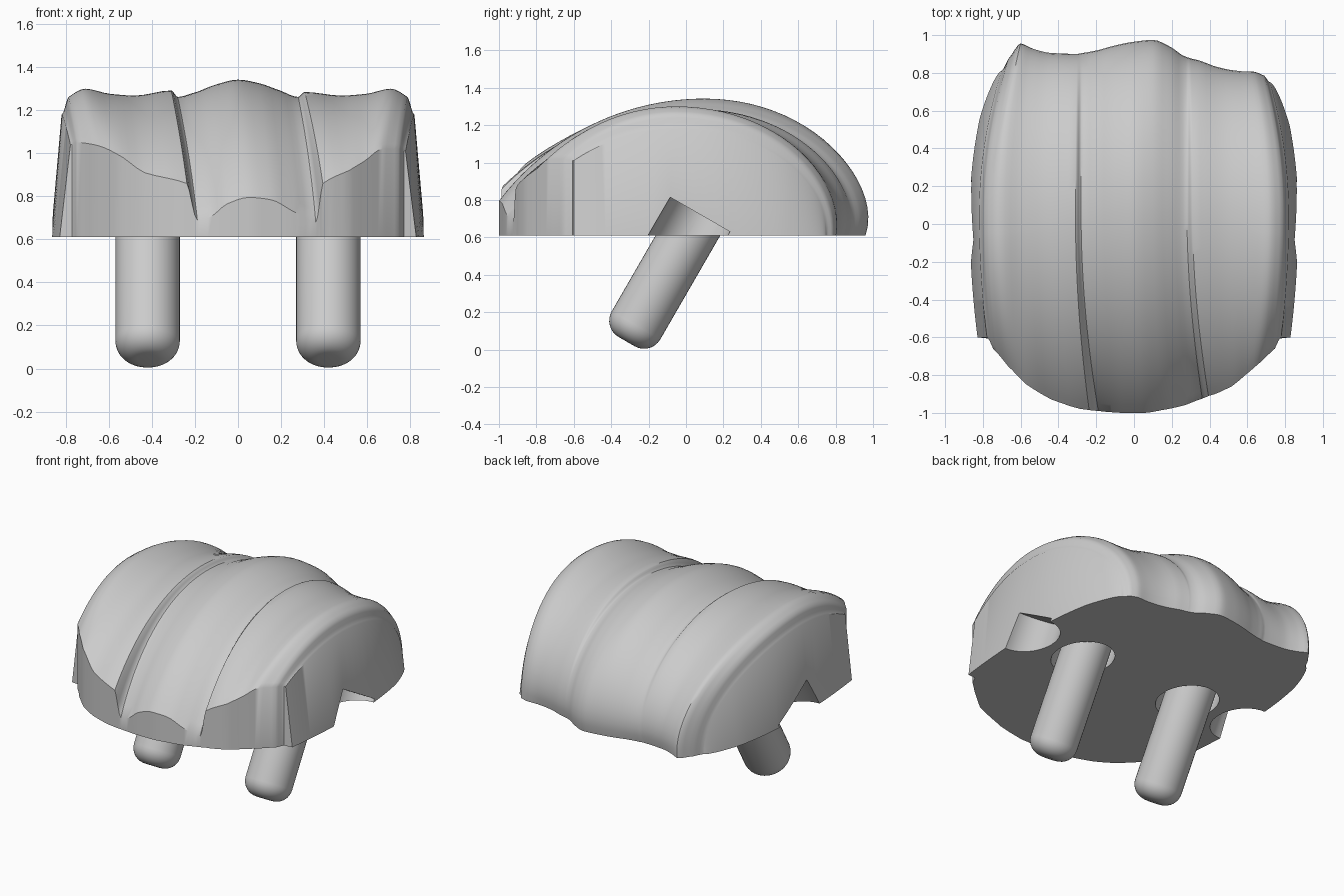
import bpy, bmesh, math
from mathutils import Vector

default = bpy.data.objects.get("Cube")
if default:
    bpy.data.objects.remove(default, do_unlink=True)

BASE = 0.61                                  # height of the flat underside
HALF = 0.82                                  # half width at the top of the side walls
FRONT_ROWS, BACK_ROWS, STEPS = 26, 22, 4
TILT = math.radians(30)

# Ribs across the body: crest x, front x, crest z, crest y, front y, front z, back y
RIBS = [
    (-.82, -.82, 1.18, -.05, -.6, 1.04, .81),
    (-.79, -.79, 1.26, -.05, -.66, 1.05, .88),
    (-.71, -.71, 1.3, -.05, -.75, 1.04, .97),
    (-.6, -.6, 1.277, -.03, -.85, 1, .95),
    (-.48, -.45, 1.268, 0, -.93, .91, .93),
    (-.31, -.24, 1.292, .05, -.985, .86, .925),
    (-.28, -.19, 1.262, .06, -.99, .69, .93),
    (-.22, -.14, 1.277, .08, -.995, .7, .94),
    (-.1, -.05, 1.32, .1, -1, .765, .97),
    (0, .05, 1.342, .1, -1, .795, .99),
    (.1, .15, 1.325, .1, -.985, .785, 1),
    (.2, .27, 1.29, .1, -.96, .725, .96),
    (.28, .37, 1.262, .08, -.925, .68, .91),
    (.31, .405, 1.285, .06, -.91, .86, .9),
    (.48, .54, 1.268, .03, -.86, .92, .85),
    (.6, .62, 1.277, 0, -.8, .965, .83),
    (.71, .71, 1.3, -.05, -.73, 1.02, .82),
    (.79, .79, 1.26, -.05, -.66, 1.02, .79),
    (.82, .82, 1.18, -.05, -.6, 1.01, .75),
]


def smooth_ribs(ribs, steps):
    """Hermite interpolation with limited slopes, so steps stay crisp."""
    def slope(i, k):
        if i == 0 or i == len(ribs) - 1:
            return 0
        a = ribs[i][k] - ribs[i - 1][k]
        b = ribs[i + 1][k] - ribs[i][k]
        return 2 * a * b / (a + b) if a * b > 0 else 0

    result = []
    for i in range(len(ribs) - 1):
        for s in range(steps):
            t = s / steps
            blend = t * t * (3 - 2 * t)
            rib = []
            for k in range(len(ribs[i])):
                p, q = ribs[i][k], ribs[i + 1][k]
                if k < 2:
                    rib.append(p + (q - p) * t)
                else:
                    rib.append(p + (q - p) * blend
                               + slope(i, k) * t * (1 - t) ** 2
                               - slope(i + 1, k) * t * t * (1 - t))
            result.append(rib)
    return result + [ribs[-1]]


def barrel(x, y):
    """Narrow the plan towards the front and back."""
    d = y - 0.05
    amount = 0.25 if d > 0 else 0.12
    return x * (1 - amount * d * d * (x / HALF) ** 2)


def rib_points(rib):
    xc, xf, top, yc, yf, zf, yb = rib
    pts = []
    # Front arc, from the front wall to the crest
    drop, run = top - zf, yc - yf
    radius = (run * run + drop * drop) / (2 * drop)
    for i in range(FRONT_ROWS):
        t = 1 - i / FRONT_ROWS
        d = run * t
        z = top - radius + math.sqrt(radius * radius - d * d)
        y = yc - d
        pts.append(Vector((barrel(xc + (xf - xc) * t * t, y), y, z)))
    # Back quarter ellipse, tucked slightly under at the bottom
    tuck = 0.04 * (1 - (xc / HALF) ** 4)
    for i in range(BACK_ROWS + 1):
        a = math.pi / 2 * i / BACK_ROWS
        rise = math.cos(a)
        y = yc + (yb - yc) * math.sin(a) - tuck * (1 - rise) ** 6
        pts.append(Vector((barrel(xc, y), y, BASE + (top - BASE) * rise)))
    return pts


def make_body():
    bm = bmesh.new()
    grid = [rib_points(r) for r in smooth_ribs(RIBS, STEPS)]
    cols = [[bm.verts.new(p) for p in col] for col in grid]

    # Flared side walls
    def side_wall(col, sign):
        return [bm.verts.new((v.co.x + sign * 0.05 * min(1, (v.co.z - BASE) / 0.4),
                              v.co.y, BASE)) for v in col[:-1]] + [col[-1]]
    left, right = side_wall(cols[0], -1), side_wall(cols[-1], 1)
    front = [left[0]] + [bm.verts.new((c[0].co.x, c[0].co.y, BASE))
                         for c in cols[1:-1]] + [right[0]]

    def bridge(a, b):
        for i in range(len(a) - 1):
            ring = list(dict.fromkeys((a[i], b[i], b[i + 1], a[i + 1])))
            bm.faces.new(ring)
    for a, b in zip([left] + cols, cols + [right]):
        bridge(a, b)
    bridge(front, [c[0] for c in cols])
    # Flat underside
    back = [c[-1] for c in cols]
    bm.faces.new(front + right[1:] + back[-2::-1] + left[-2:0:-1])
    bmesh.ops.recalc_face_normals(bm, faces=bm.faces)
    mesh = bpy.data.meshes.new("body")
    bm.to_mesh(mesh)
    bm.free()
    obj = bpy.data.objects.new("body", mesh)
    bpy.context.collection.objects.link(obj)
    return obj


def tilted_cylinder(name, x, radius, low, high):
    """Cylinder on the slanted peg axis; low and high are distances from the underside."""
    axis = Vector((0, math.sin(TILT), math.cos(TILT)))
    centre = Vector((x, 0.01, BASE)) + axis * (low + high) / 2
    bpy.ops.mesh.primitive_cylinder_add(vertices=40, radius=radius, depth=high - low,
                                        location=centre, rotation=(-TILT, 0, 0))
    obj = bpy.context.object
    obj.name = name
    return obj


def apply_modifier(obj, mod):
    bpy.context.view_layer.objects.active = obj
    bpy.ops.object.modifier_apply(modifier=mod.name)


def shade(obj, angle):
    bpy.ops.object.select_all(action='DESELECT')
    obj.select_set(True)
    bpy.context.view_layer.objects.active = obj
    bpy.ops.object.shade_smooth_by_angle(angle=math.radians(angle))


body = make_body()

# Peg sockets under the body and matching notches in its sides
for x in (-0.86, -0.42, 0.42, 0.86):
    cutter = tilted_cylinder("socket_cutter", x, 0.185, -0.4, 0.13)
    cutter.hide_render = True
    cut = body.modifiers.new("socket", 'BOOLEAN')
    cut.operation = 'DIFFERENCE'
    cut.solver = 'EXACT'
    cut.object = cutter
    apply_modifier(body, cut)
    bpy.data.objects.remove(cutter, do_unlink=True)
shade(body, 35)

# Slanted pegs with rounded ends
for side, x in (("right", -0.42), ("left", 0.42)):
    peg = tilted_cylinder(side + "_peg", x, 0.15, -0.655, 0.28)
    bevel = peg.modifiers.new("round_end", 'BEVEL')
    bevel.width = 0.1
    bevel.segments = 8
    bevel.limit_method = 'ANGLE'
    apply_modifier(peg, bevel)
    shade(peg, 35)
